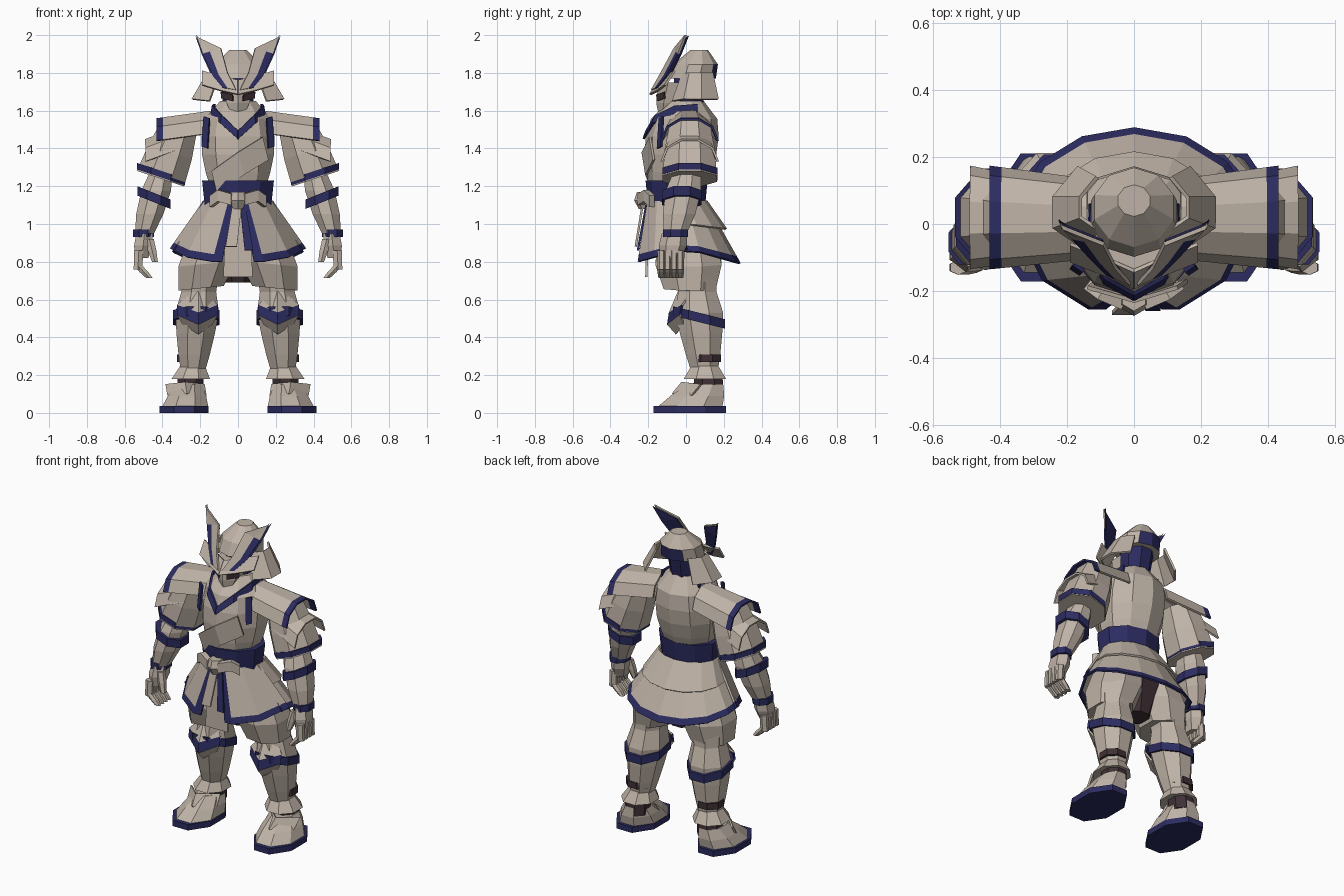
import bpy, bmesh
from math import sin, cos, radians
from mathutils import Vector

if "Cube" in bpy.data.objects:
    bpy.data.objects.remove(bpy.data.objects["Cube"])


def make_material(name, *rgb):
    material = bpy.data.materials.new(name)
    material.use_nodes = True
    material.diffuse_color = (*rgb, 1)
    shader = material.node_tree.nodes["Principled BSDF"]
    shader.inputs["Base Color"].default_value = (*rgb, 1)
    return material


PALE, NAVY, DARK = range(3)
MATERIALS = [
    make_material("pale_cloth", .52, .45, .385),
    make_material("navy_trim", .025, .025, .12),
    make_material("dark_underlayer", .05, .03, .035),
]


def finish(name, bm, mirror, thickness=None):
    """Turn a bmesh into an object with shared materials and modifiers."""
    mesh = bpy.data.meshes.new(name)
    bm.to_mesh(mesh)
    bm.free()
    for material in MATERIALS:
        mesh.materials.append(material)
    ob = bpy.data.objects.new(name, mesh)
    bpy.context.collection.objects.link(ob)
    if thickness:
        shell = ob.modifiers.new("thickness", "SOLIDIFY")
        shell.thickness = thickness
        shell.offset = 0
    if mirror:
        ob.modifiers.new("other_side", "MIRROR").use_mirror_merge = False
    return ob


def bridge(bm, upper, lower, colour):
    """Join two rows of vertices; colour may depend on the column."""
    for column in range(len(upper) - 1):
        following = column + 1
        face = bm.faces.new((upper[column], upper[following], lower[following], lower[column]))
        face.material_index = colour(column) if callable(colour) else colour


def oval(centre, radius, depth, sides, start, sweep, slope=(0, 0)):
    """Points around an ellipse, optionally tilted along x and y."""
    points = []
    for step in range(sides):
        angle = radians(start + sweep * step / sides)
        u, v = radius * cos(angle), radius * depth * sin(angle)
        points.append(Vector(centre) + Vector((u, v, u * slope[0] + v * slope[1])))
    return points


def limb(name, low, high, radii, depth=1, slope=(0, 0), colour=PALE, sides=8, mirror=True):
    """Faceted closed body with evenly spaced rings from low to high."""
    bm = bmesh.new()
    low, high = Vector(low), Vector(high)
    rings = []
    for index, radius in enumerate(radii):
        centre = low.lerp(high, index / (len(radii) - 1))
        points = oval(centre, radius, depth, sides, 180 / sides, 360, slope)
        rings.append([bm.verts.new(point) for point in points])
    for lower, upper in zip(rings, rings[1:]):
        bridge(bm, lower + lower[:1], upper + upper[:1], colour)
    for ring in (rings[0], rings[-1]):
        bm.faces.new(ring).material_index = colour
    bmesh.ops.recalc_face_normals(bm, faces=bm.faces)
    return finish(name, bm, mirror)


def band(name, x, y, z, radius, depth=1.2, slope=(0, 0), height=.04, colour=NAVY):
    """Coloured trim ring around a limb."""
    half = height / 2
    limb(name, (x, y, z - half), (x, y, z + half), [radius, radius], depth, slope, colour)


def panel(name, rows, colours, mirror=True, thickness=.012):
    bm = bmesh.new()
    rows = [[bm.verts.new(point) for point in row] for row in rows]
    for upper, lower, colour in zip(rows, rows[1:], colours):
        bridge(bm, upper, lower, colour)
    return finish(name, bm, mirror, thickness)


def drape(name, line, drop, flare=1, dip=0, hem=False, edge=False, colour=PALE, **options):
    """Sweep a line into a hanging cloth, with an optional navy hem and first column."""
    top = [Vector(point) for point in line]
    bottom = []
    for point in top:
        end = Vector((point.x * flare, point.y * flare, point.z)) + Vector(drop)
        end.z -= dip * abs(end.y)
        bottom.append(end)
    cloth = colour
    if edge:
        cloth = lambda column: NAVY if column == 0 else colour
    if not hem:
        return panel(name, [top, bottom], [cloth], **options)
    seam = [a.lerp(b, .88) for a, b in zip(top, bottom)]
    return panel(name, [top, seam, bottom], [cloth, NAVY], **options)


# Torso, collar, wrapped chest and armhole trim
limb("torso", (0, -.05, 1.18), (0, 0, 1.65), [.15, .18, .2, .203, .185, .1], .95,
     sides=10, mirror=False)
drape("collar", [(0, -.225, 1.45), (.09, -.175, 1.53), (.14, -.07, 1.58), (.13, .06, 1.59)],
      (0, .005, .045), flare=.95, colour=NAVY)
drape("chest_wrap", [(.13, -.19, 1.46), (0, -.23, 1.38), (-.14, -.19, 1.28)],
      (.03, .02, -.12), mirror=False)
drape("armhole_trim", [(.15, -.14, 1.56), (.18, -.12, 1.57)], (.01, -.01, -.16), colour=NAVY)

# Waist sash with knot, loops and hanging ends
limb("waist_sash", (0, -.05, 1.1), (0, -.05, 1.23), [.185, .2], .82,
     colour=NAVY, sides=10, mirror=False)
limb("sash_knot", (0, -.22, 1.08), (0, -.22, 1.17), [.03, .055, .04], sides=6, mirror=False)
drape("bow_loop", [(.03, -.24, 1.16), (.1, -.21, 1.18), (.14, -.18, 1.15)],
      (0, 0, -.06), thickness=.035)
drape("centre_panel", [(-.06, -.2, 1.1), (.06, -.2, 1.1)], (0, .05, -.38), flare=1.3,
      mirror=False)
drape("sash_end", [(-.03, -.23, 1.1), (.02, -.23, 1.1)], (-.03, .01, -.22), flare=1.2,
      mirror=False)
drape("sash_tail", [(.01, -.21, 1.1), (.04, -.21, 1.1)], (.02, .06, -.24), flare=1.5,
      colour=NAVY, mirror=False)


# Layered skirt: two aprons around the back and a pair of front panels
def apron(y, z, radius):
    return oval((0, y, z), radius, .75, 9, -15, 236)


drape("upper_skirt", apron(-.03, 1.12, .185), (0, .06, -.12), flare=1.4, dip=.13, mirror=False)
drape("lower_skirt", apron(-.02, 1.09, .18), (0, .06, -.22), flare=1.95, dip=.28, hem=True,
      mirror=False)
drape("front_skirt_panel",
      [(.02, -.2, 1.12), (.05, -.2, 1.12), (.13, -.15, 1.12), (.18, -.05, 1.12)],
      (.05, .09, -.25), flare=1.7, dip=.28, hem=True, edge=True)

# Trousers
limb("pelvis", (0, .02, .69), (0, 0, 1.05), [.08, .15, .15], colour=DARK, mirror=False)
limb("trouser_leg", (.195, .02, .66), (.1, 0, 1.05), [.13, .165, .145, .1], 1.15, (-.1, 0))

# Armoured legs with peaked knee guards
limb("leg_armour", (.24, .1, .2), (.2, .05, .75), [.065, .09, .11, .125, .1, .11], 1.1)
band("knee_trim", .22, .07, .505, .133, 1.12, (0, -.25), height=.05)
panel("knee_plate", [[(.15, .01, .61), (.21, -.03, .66), (.28, .01, .61)],
                     [(.11, -.02, .57), (.21, -.085, .53), (.32, -.02, .57)],
                     [(.11, -.03, .52), (.21, -.095, .47), (.32, -.03, .52)],
                     [(.14, -.01, .47), (.21, -.05, .42), (.29, -.01, .47)]],
      [PALE, NAVY, PALE])
band("calf_gap", .247, .11, .29, .082, 1, colour=DARK)
limb("ankle_cuff", (.25, .1, .18), (.24, .1, .25), [.11, .07], 1.1)
limb("ankle", (.255, .125, .1), (.25, .115, .21), [.075, .075], 1.1, colour=DARK)

# Shoes
band("shoe_sole", .285, .02, .018, .14, 1.48, height=.036)
limb("shoe", (.28, .02, .03), (.26, .1, .15), [.133, .11, .075], 1.4)
drape("shoe_strap", [(.17, .03, .09), (.27, -.07, .1), (.37, .03, .09)], (.01, .05, .06))


# Shoulder armour
def arch(x, top):
    """Arched line over the shoulder, front to back."""
    line = []
    for angle in range(0, 181, 36):
        turn = radians(angle)
        line.append((x, .015 - .115 * cos(turn), top - .12 * (1 - sin(turn))))
    return line


drape("shoulder_plate", arch(.14, 1.6), (.25, 0, -.04), flare=1.3, hem=True)
drape("middle_shoulder_plate", arch(.3, 1.52), (.1, 0, -.07), flare=1.3)
limb("sleeve", (.41, .02, 1.24), (.31, .02, 1.52), [.135, .125, .1], 1.15, (.33, 0))
band("sleeve_trim", .407, .02, 1.264, .137, 1.15, (.33, 0), height=.035)

# Forearms
limb("forearm", (.5, -.06, .93), (.4, .01, 1.3), [.05, .078, .085, .06], 1.2)
band("forearm_trim", .445, -.022, 1.14, .095, 1.2, (.4, 0), height=.05)
band("wrist_trim", .5, -.055, .95, .06)

# Hands with curled fingers
limb("palm", (.51, -.08, .82), (.495, -.06, .95), [.04, .055, .05], 1.35, sides=6)
for number in range(4):
    y = -.13 + number * .033
    limb("finger", (.53, y, .76), (.525, y, .86), [.026, .028], .8, sides=6)
    limb("fingertip", (.47, y, .715), (.525, y, .775), [.02, .027, .026], .8, sides=6)
limb("thumb", (.44, -.12, .8), (.47, -.1, .92), [.018, .026, .028], sides=6)

# Head, mask and eyes
limb("hood", (0, 0, 1.56), (0, .03, 1.8), [.08, .09, .1], colour=NAVY, mirror=False)
limb("face_mask", (0, -.12, 1.53), (0, -.04, 1.75), [.015, .07, .1], 1.1, sides=6,
     mirror=False)
drape("eye", [(.028, -.155, 1.685), (.09, -.115, 1.7)], (-.003, .003, -.035), colour=DARK,
      thickness=.008)

# Helmet bowl with a navy back, visor and neck guard
bowl = limb("helmet_bowl", (0, .03, 1.77), (0, .07, 1.92), [.135, .125, .05], .95,
            sides=10, mirror=False)
for face in bowl.data.polygons:
    if face.normal.y > .75 and face.normal.z < .4:
        face.material_index = NAVY
drape("visor", [(0, -.14, 1.76), (.09, -.1, 1.78), (.19, -.06, 1.81)], (0, -.05, -.075))
drape("neck_guard", [(.1, -.02, 1.79), (.16, .02, 1.8), (.16, .08, 1.8), (.11, .14, 1.8)],
      (0, -.04, -.14), flare=1.5)

# Horns: pale front with a navy outer edge, navy back
outline = [((.01, -.18, 1.71), (.08, -.15, 1.72)), ((.055, -.13, 1.8), (.13, -.1, 1.78)),
           ((.09, -.06, 1.93), (.185, -.04, 1.9)), ((.215, -.01, 1.99), (.22, 0, 2))]
front = []
for inner, outer in outline:
    inner, outer = Vector(inner), Vector(outer)
    front.append([inner, inner.lerp(outer, .6), outer])
edged = lambda column: NAVY if column else PALE
panel("horn", front, [edged, edged, PALE])
behind = Vector((.005, .012, -.005))
panel("horn_back", [[point + behind for point in row] for row in front], [NAVY] * 3,
      thickness=.006)
